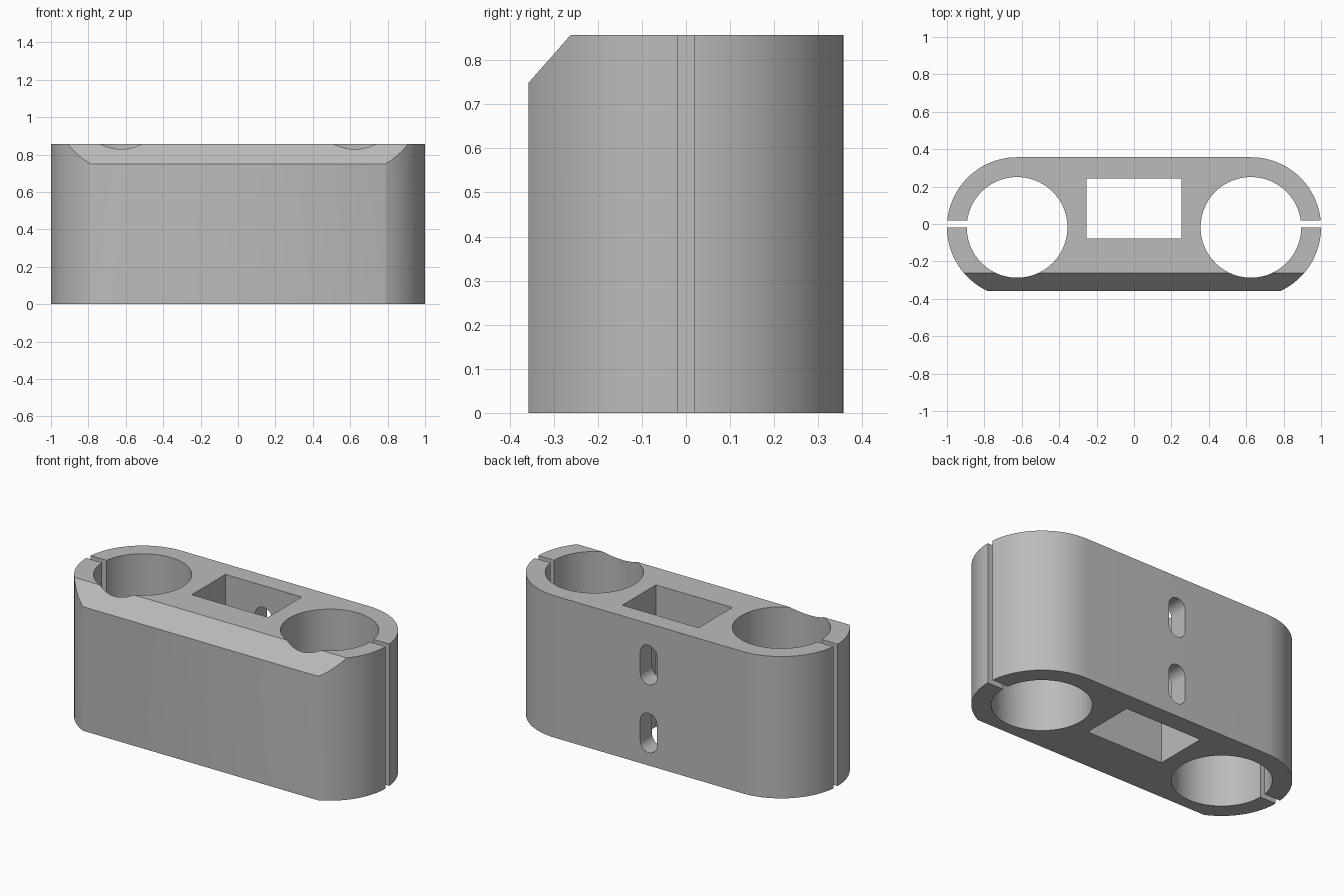
import bpy, bmesh, math
from mathutils import Matrix, Vector

HEIGHT = 0.857
BORE_X, BORE_Y = 0.625, -0.018
OUTER_R, BORE_R = 0.375, 0.269
FRONT_Y = -0.357

if "Cube" in bpy.data.objects:
    bpy.data.objects.remove(bpy.data.objects["Cube"], do_unlink=True)

grey = bpy.data.materials.new("plain_grey")
grey.use_nodes = True
colour = (0.5, 0.5, 0.5, 1)
grey.diffuse_color = colour
grey.node_tree.nodes["Principled BSDF"].inputs["Base Color"].default_value = colour


def stadium(half_length, radius, steps=48):
    """Outline of two half circles joined by straight sides."""
    points = []
    for side in (1, -1):
        for i in range(steps + 1):
            a = math.pi * (i / steps - 0.5)
            points.append((side * (half_length + radius * math.cos(a)),
                           side * radius * math.sin(a)))
    return points


def circle(radius, steps=96):
    return [(radius * math.cos(math.tau * i / steps),
             radius * math.sin(math.tau * i / steps)) for i in range(steps)]


def rectangle(w, d):
    return [(-w / 2, -d / 2), (w / 2, -d / 2), (w / 2, d / 2), (-w / 2, d / 2)]


def prism(name, outline, depth, matrix):
    """Extrude a flat outline along its local z and place it."""
    bm = bmesh.new()
    face = bm.faces.new([bm.verts.new((x, y, 0)) for x, y in outline])
    extruded = bmesh.ops.extrude_face_region(bm, geom=[face])["geom"]
    top = [v for v in extruded if isinstance(v, bmesh.types.BMVert)]
    bmesh.ops.translate(bm, verts=top, vec=(0, 0, depth))
    bmesh.ops.transform(bm, matrix=matrix, verts=bm.verts)
    bmesh.ops.recalc_face_normals(bm, faces=bm.faces)
    mesh = bpy.data.meshes.new(name)
    bm.to_mesh(mesh)
    bm.free()
    obj = bpy.data.objects.new(name, mesh)
    bpy.context.collection.objects.link(obj)
    return obj


def slice_off(bm, point, normal):
    """Remove everything beyond a plane and cap the cut."""
    geom = bm.verts[:] + bm.edges[:] + bm.faces[:]
    cut = bmesh.ops.bisect_plane(bm, geom=geom, plane_co=point,
                                 plane_no=normal, clear_outer=True)["geom_cut"]
    edges = [e for e in cut if isinstance(e, bmesh.types.BMEdge)]
    bmesh.ops.contextual_create(bm, geom=edges)


# Body: rounded bar with a flattened front and a sloped front top edge
body = prism("clamp_body", stadium(BORE_X, OUTER_R), HEIGHT,
             Matrix.Translation((0, BORE_Y, 0)))
body.data.materials.append(grey)
bm = bmesh.new()
bm.from_mesh(body.data)
slice_off(bm, Vector((0, FRONT_Y, 0)), Vector((0, -1, 0)))
slice_off(bm, Vector((0, FRONT_Y, 0.749)), Vector((0, -0.108, 0.095)).normalized())
bmesh.ops.recalc_face_normals(bm, faces=bm.faces)
bm.to_mesh(body.data)
bm.free()

# Cutters: tall ones run right through the body
tall = HEIGHT + 0.2
cutters = [prism("pocket_cutter", rectangle(0.51, 0.321), tall,
                 Matrix.Translation((0, 0.083, -0.1)))]
for name, side in (("left", 1), ("right", -1)):
    cutters.append(prism(name + "_bore_cutter", circle(BORE_R), tall,
                         Matrix.Translation((side * BORE_X, BORE_Y, -0.1))))
    cutters.append(prism(name + "_slit_cutter", rectangle(0.3, 0.038), tall,
                         Matrix.Translation((side * 0.95, 0, -0.1))))

# Two upright slots through the back wall into the pocket
upright = Matrix.Rotation(math.pi / 2, 4, "X") @ Matrix.Rotation(math.pi / 2, 4, "Z")
for name, z in (("lower", 0.197), ("upper", 0.607)):
    cutters.append(prism(name + "_slot_cutter", stadium(0.063, 0.056, 24), 0.3,
                         Matrix.Translation((0, 0.45, z)) @ upright))

bpy.ops.object.select_all(action="DESELECT")
body.select_set(True)
bpy.context.view_layer.objects.active = body
for cutter in cutters:
    cutter.hide_render = True
    mod = body.modifiers.new(cutter.name, "BOOLEAN")
    mod.operation = "DIFFERENCE"
    mod.solver = "EXACT"
    mod.object = cutter
    bpy.ops.object.modifier_apply(modifier=mod.name)
    bpy.data.objects.remove(cutter, do_unlink=True)

bpy.ops.object.shade_smooth_by_angle(angle=math.radians(25))
